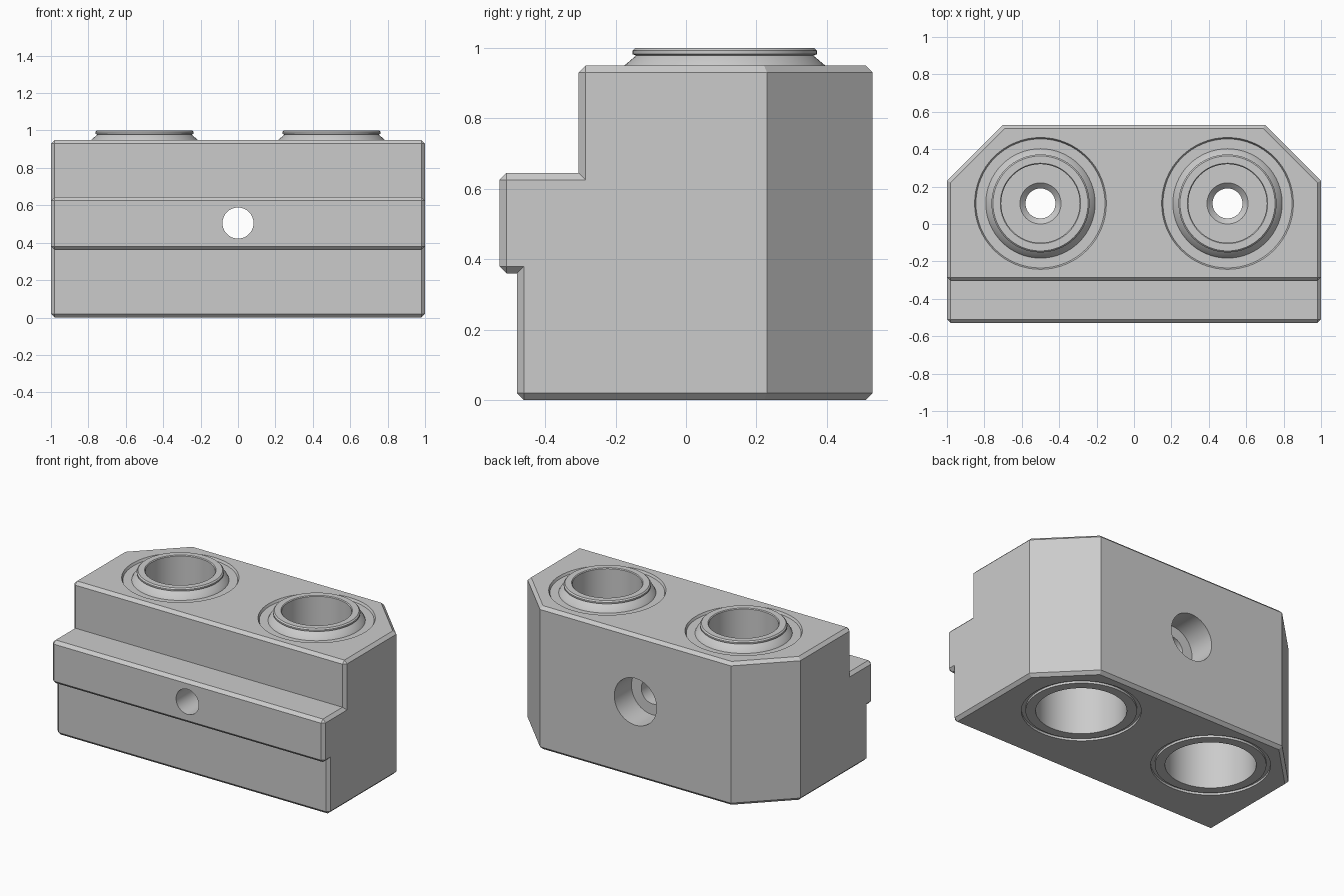
import bpy, bmesh, math
from mathutils import Vector

old = bpy.data.objects.get("Cube")
if old:
    bpy.data.objects.remove(old, do_unlink=True)

metal = bpy.data.materials.new("plain grey metal")
metal.use_nodes = True
GREY = (0.6, 0.6, 0.6, 1)
metal.diffuse_color = GREY
metal.node_tree.nodes["Principled BSDF"].inputs["Base Color"].default_value = GREY

PORT_X, PORT_Y, CHAMFER = 0.5, 0.11, 0.02


def finish(bm, name):
    bmesh.ops.recalc_face_normals(bm, faces=bm.faces)
    mesh = bpy.data.meshes.new(name)
    bm.to_mesh(mesh)
    bm.free()
    mesh.materials.append(metal)
    obj = bpy.data.objects.new(name, mesh)
    bpy.context.collection.objects.link(obj)
    return obj


def lathe(name, profile, location, tilt=0, steps=64):
    """Spin a closed (radius, height) outline around its own z axis."""
    bm = bmesh.new()
    verts = [bm.verts.new((r, 0, z)) for r, z in profile]
    edges = [bm.edges.new((a, b)) for a, b in zip(verts, verts[1:] + verts[:1])]
    bmesh.ops.spin(bm, geom=verts + edges, cent=(0, 0, 0), axis=(0, 0, 1),
                   angle=math.tau, steps=steps, use_duplicate=False)
    bmesh.ops.remove_doubles(bm, verts=bm.verts, dist=1e-5)
    # drop the leftover edges that lie on the axis
    bmesh.ops.delete(bm, geom=[e for e in bm.edges if not e.link_faces], context="EDGES")
    obj = finish(bm, name)
    obj.location = location
    obj.rotation_euler.x = tilt
    return obj


def activate(obj):
    bpy.ops.object.select_all(action="DESELECT")
    obj.select_set(True)
    bpy.context.view_layer.objects.active = obj


def cut(obj, cutter):
    cutter.hide_render = True
    mod = obj.modifiers.new("cut", "BOOLEAN")
    mod.operation, mod.solver, mod.object = "DIFFERENCE", "EXACT", cutter
    bpy.context.view_layer.update()
    activate(obj)
    bpy.ops.object.modifier_apply(modifier=mod.name)
    bpy.data.objects.remove(cutter, do_unlink=True)


# Body: stepped side outline drawn across the full width
outline = [(-0.48, 0), (-0.48, 0.36), (-0.53, 0.36), (-0.53, 0.645),
           (-0.305, 0.645), (-0.305, 0.95), (0.53, 0.95), (0.53, 0)]
bm = bmesh.new()
side = bm.faces.new([bm.verts.new((-1, y, z)) for y, z in outline])
swept = bmesh.ops.extrude_face_region(bm, geom=[side])["geom"]
bmesh.ops.translate(bm, vec=(2, 0, 0),
                    verts=[v for v in swept if isinstance(v, bmesh.types.BMVert)])

# Slice off the two back corners
for sign in (-1, 1):
    res = bmesh.ops.bisect_plane(bm, geom=bm.verts[:] + bm.edges[:] + bm.faces[:],
                                 plane_co=(sign, 0.23, 0), plane_no=(sign, 1, 0),
                                 clear_outer=True)
    rim = [g for g in res["geom_cut"] if isinstance(g, bmesh.types.BMEdge)]
    bmesh.ops.contextual_create(bm, geom=rim)
bmesh.ops.recalc_face_normals(bm, faces=bm.faces)


# Chamfer outer edges, leaving the back uprights and inner corners sharp
def chamfered(e):
    d = e.verts[0].co - e.verts[1].co
    upright = abs(d.z) > 0.9 * d.length
    return e.is_convex and not (upright and e.verts[0].co.y > 0.2)


bmesh.ops.bevel(bm, geom=[e for e in bm.edges if chamfered(e)], offset=CHAMFER,
                segments=1, affect="EDGES", clamp_overlap=False)
body = finish(bm, "body")

# Cross hole with a wide counterbore at the back
cut(body, lathe("cross_hole_cutter",
                [(0, -0.7), (0.155, -0.7), (0.155, -0.35), (0.083, -0.35),
                 (0.083, 0.7), (0, 0.7)], (0, 0, 0.505), math.pi / 2))

for sign, label in ((-1, "right"), (1, "left")):
    spot = (sign * PORT_X, PORT_Y, 0)
    # Stepped upright bore with a shallow seat on top
    cut(body, lathe("bore_cutter",
                    [(0, -0.1), (0.27, -0.1), (0.27, 0.4), (0.08, 0.4), (0.08, 0.57),
                     (0.11, 0.6), (0.23, 0.6), (0.23, 0.935), (0.345, 0.935),
                     (0.355, 0.955), (0.355, 1.1), (0, 1.1)], spot))
    # Ring groove underneath
    cut(body, lathe("groove_cutter",
                    [(0.33, -0.1), (0.355, -0.1), (0.355, 0.015), (0.33, 0.015)], spot))
    # Raised collar lining the bore
    collar = lathe(label + "_collar",
                   [(0.21, 0.59), (0.24, 0.59), (0.24, 0.93), (0.295, 0.93),
                    (0.285, 0.95), (0.252, 0.978), (0.262, 0.982), (0.262, 0.992),
                    (0.254, 1.0), (0.215, 1.0), (0.21, 0.995)], spot)
    activate(collar)
    bpy.ops.object.shade_smooth_by_angle(angle=math.radians(25))

activate(body)
bpy.ops.object.shade_smooth_by_angle(angle=math.radians(25))
